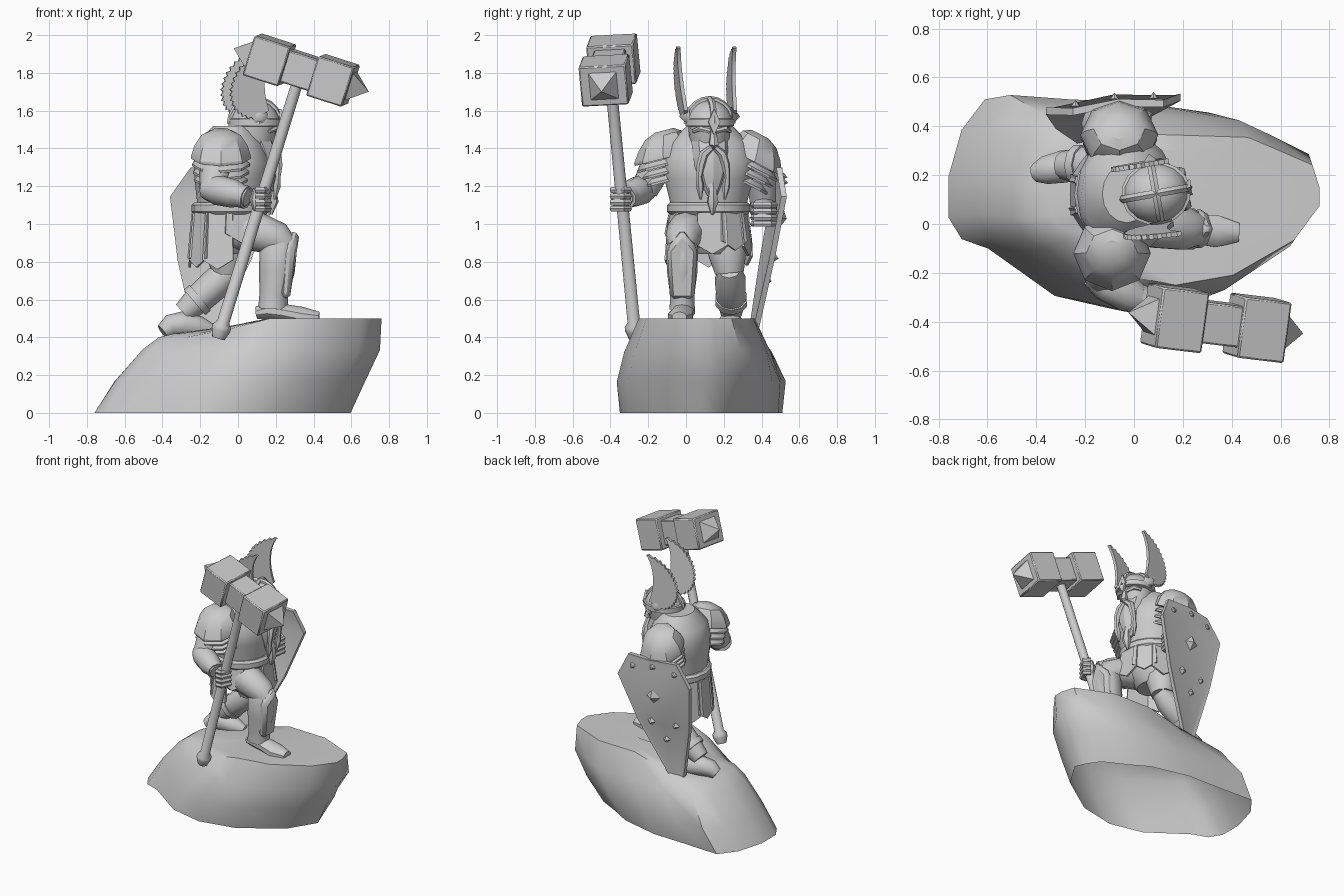
import bpy, bmesh, math, random
from mathutils import Vector, Matrix
from mathutils.geometry import interpolate_bezier

random.seed(4)
if "Cube" in bpy.data.objects:
    bpy.data.objects.remove(bpy.data.objects["Cube"])

grey = bpy.data.materials.new("stone_grey")
grey.use_nodes = True
grey.diffuse_color = (0.6, 0.6, 0.6, 1)
grey.node_tree.nodes["Principled BSDF"].inputs["Base Color"].default_value = (0.6, 0.6, 0.6, 1)

MID = 0.125  # y of the body's own mirror plane


def finish(name, bm, angle=40, bevel=0):
    bmesh.ops.recalc_face_normals(bm, faces=bm.faces)
    mesh = bpy.data.meshes.new(name)
    bm.to_mesh(mesh)
    bm.free()
    mesh.materials.append(grey)
    ob = bpy.data.objects.new(name, mesh)
    bpy.context.collection.objects.link(ob)
    bpy.ops.object.select_all(action="DESELECT")
    ob.select_set(True)
    bpy.context.view_layer.objects.active = ob
    bpy.ops.object.shade_smooth_by_angle(angle=math.radians(angle))
    if bevel:
        mod = ob.modifiers.new("bevel", "BEVEL")
        mod.width = bevel
        mod.segments = 1


def skin(name, loops, angle=40, closed=True):
    """Bridge equal rings of points and cap the ends; an open skin has no first cap."""
    bm = bmesh.new()
    rings = [[bm.verts.new(p) for p in loop] for loop in loops]
    n = len(rings[0])
    for a, b in zip(rings, rings[1:]):
        for i in range(n):
            bm.faces.new((a[i], a[(i + 1) % n], b[(i + 1) % n], b[i]))
    if closed:
        bm.faces.new(rings[0])
    bm.faces.new(rings[-1])
    finish(name, bm, angle)


def circle(n):
    return [(math.cos(math.tau * i / n), math.sin(math.tau * i / n)) for i in range(n)]


def loft(name, rings, n=14, m=Matrix(), angle=40):
    """Stack of level ellipses: x, y, z, x radius, y radius."""
    skin(name, [[m @ Vector((x + rx * c, y + ry * s, z)) for c, s in circle(n)]
                for x, y, z, rx, ry in rings], angle)


def limb(name, path, n=10, ref=(0, 1, 0), flat=1, angle=40):
    """Tapered tube along points given as x, y, z, radius."""
    pts = [Vector(p[:3]) for p in path]
    loops = []
    for i, p in enumerate(pts):
        t = (pts[min(i + 1, len(pts) - 1)] - pts[max(i - 1, 0)]).normalized()
        u = t.cross(Vector(ref)).normalized()
        v = t.cross(u)
        r = path[i][3]
        loops.append([p + u * r * c * flat + v * r * s for c, s in circle(n)])
    skin(name, loops, angle)


def plate(name, pts, thick, bevel=0):
    bm = bmesh.new()
    face = bm.faces.new([bm.verts.new(p) for p in pts])
    new = bmesh.ops.extrude_face_region(bm, geom=[face])["geom"]
    bmesh.ops.translate(bm, vec=thick, verts=[v for v in new if isinstance(v, bmesh.types.BMVert)])
    finish(name, bm, 30, bevel)


def block(name, m, size):
    bm = bmesh.new()
    bmesh.ops.create_cube(bm, size=1, matrix=m @ Matrix.Diagonal((*size, 1)))
    finish(name, bm, 30, 0.007)


def spike(name, m, radius, depth, sides=4):
    bm = bmesh.new()
    bmesh.ops.create_cone(bm, segments=sides, radius1=radius, radius2=0, depth=depth,
                          cap_ends=True, matrix=m)
    finish(name, bm, 30)


# Rock: a hollow shell, one outline fitted to a stack of boxes; cut trims the corner under the nose
outline = [(-1, .26), (-.92, .71), (-.78, 1), (-.4, .97), (0, .95), (.5, .92), (.68, .78), (.95, .56), (1, .26),
           (1, .03), (.82, -.42), (.4, -.87), (0, -1), (-.36, -.87), (-.76, -.42), (-.92, -.33), (-1, -.12)]
levels = [(0, -.76, .6, -.35, .51, .12), (.17, -.65, .68, -.36, .53, .08), (.33, -.51, .75, -.32, .46, .02),
          (.4, -.42, .76, -.25, .38, 0), (.42, -.34, .71, -.18, .31, 0), (.425, -.05, .4, .0, .18, 0)]
rings = []
for z, x0, x1, y0, y1, cut in levels:
    ring = []
    for u, v in outline:
        trim = cut * max(0, u) * max(0, v)
        x, y = (x0 + x1 + u * (x1 - x0)) / 2 - trim, (y0 + y1 + v * (y1 - y0)) / 2 - trim
        rise = (.5 - z) * min(1, max(0, (x + .2) / .35)) if z > .35 else 0
        j = random.uniform(-.01, .01) if 0 < z < .4 else 0
        ring.append((min(.76, x + j), y + j, z + rise + j))
    rings.append(ring)
skin("rock_base", rings, 50, closed=False)

# Trunk, belt and hips
loft("torso", [(-.04, .12, .98, .17, .19), (-.04, .12, 1.1, .175, .2), (-.03, .12, 1.24, .2, .235),
               (-.03, MID, 1.33, .205, .25), (-.04, MID, 1.43, .175, .21), (-.03, MID, 1.52, .1, .12)], 16)
loft("belt", [(-.04, .12, 1.05, .19, .205), (-.04, .12, 1.065, .205, .22),
              (-.04, .12, 1.1, .205, .22), (-.04, .12, 1.115, .19, .205)], 16)
loft("hips", [(-.06, .13, .84, .1, .12), (-.05, .12, .92, .16, .17), (-.04, .12, 1.06, .18, .19)])
for i, (deg, length) in enumerate([(5, .22), (40, .2), (75, .23), (110, .28), (145, .29),
                                   (180, .29), (215, .29), (252, .3), (285, .16)]):
    a = math.radians(deg)
    out, side = Vector((math.cos(a), math.sin(a), 0)), Vector((-math.sin(a), math.cos(a), 0))
    top = Vector((-.04, .12, 1.06)) + out * .185
    low = top + out * .02 - Vector((0, 0, length - .05))
    plate(f"skirt_panel_{i}", [top - side * .075, top + side * .075, low + side * .085,
                               low + out * .004 - Vector((0, 0, .05)), low - side * .085], out * .014)

# Shoulder armour; the left one droops further
for s, label, tilt, height in ((-1, "right", .25, 1.375), (1, "left", .48, 1.355)):
    at = Matrix.Translation((-.075 + s * .015, MID + s * .25, height)) @ Matrix.Rotation(-s * tilt, 4, "X")
    loft(f"{label}_pauldron", [(0, 0, -.03, .158, .158), (0, 0, -.015, .158, .158), (0, -s * .015, .04, .14, .135),
                               (0, -s * .03, .09, .105, .1), (0, -s * .04, .115, .05, .05)], 8, at, 30)
    for k in range(3):
        r, z = .154 - .006 * k, -.045 - .042 * k
        loft(f"{label}_shoulder_plate_{k}", [(0, 0, z - .025, r, r), (0, 0, z - .012, r, r),
                                             (0, 0, z + .012, r - .03, r - .035)], 8, at, 30)

# Arms and hands
limb("right_upper_arm", [(-.09, -.1, 1.4, .09), (-.12, -.17, 1.28, .085), (-.13, -.22, 1.18, .075)])
limb("right_forearm", [(-.17, -.2, 1.19, .06), (-.11, -.24, 1.18, .08), (-.02, -.29, 1.16, .075),
                       (.05, -.325, 1.14, .048)])
limb("right_cuff", [(.01, -.3, 1.15, .062), (.045, -.32, 1.14, .062)])
limb("left_upper_arm", [(-.05, .37, 1.36, .085), (-.1, .4, 1.22, .08), (-.15, .41, 1.09, .07)])
limb("left_forearm", [(-.18, .41, 1.08, .06), (-.11, .41, 1.08, .075), (-.02, .41, 1.06, .055)])


def fist(name, centre, across, away):
    c, across, away = Vector(centre), Vector(across), Vector(away)
    loft(name + "_palm", [(0, 0, -.06, .03, .035), (0, 0, 0, .05, .052), (0, 0, .06, .03, .035)],
         8, Matrix.Translation(c))
    for k in range(4):
        p = c + Vector((0, 0, .05 - .033 * k))
        ends = [p - across * .045, p - across * .035 + away * .04,
                p + across * .035 + away * .045, p + across * .05]
        limb(f"{name}_finger_{k}", [(*e, .0175) for e in ends], 6, (0, 0, 1))


fist("right_hand", (.11, -.345, 1.13), (.35, .9, 0), (.9, -.35, 0))
fist("left_hand", (.01, .41, 1.05), (.1, 1.2, 0), (1, -.1, 0))

# Legs: right one steps forward, left one trails
limb("right_thigh", [(-.04, .05, .97, .11), (.1, .0, .96, .105), (.21, -.02, .92, .09), (.25, -.02, .88, .07)])
limb("right_greave", [(.22, -.02, .95, .055), (.215, -.02, .88, .088), (.205, -.02, .75, .085),
                      (.19, -.02, .63, .068), (.185, -.02, .55, .07)], flat=1.12)
plate("right_knee_guard", [(.24, -.1, .88), (.28, -.02, .98), (.24, .06, .88), (.22, .045, .62), (.22, -.085, .62)],
      (.055, 0, -.02), .02)
limb("right_boot", [(.1, 0, .53, .045), (.16, -.01, .54, .062), (.24, -.02, .53, .062),
                    (.34, -.03, .51, .068), (.43, -.035, .505, .04)], 10, flat=.75)
limb("left_thigh", [(-.08, .2, .97, .11), (-.06, .22, .84, .105), (-.06, .23, .74, .08)])
limb("left_shin", [(-.03, .23, .76, .06), (-.1, .235, .7, .085), (-.2, .24, .61, .08), (-.29, .24, .53, .058)])
limb("left_boot_cuff", [(-.2, .24, .61, .088), (-.23, .24, .585, .088)])
limb("left_boot", [(-.4, .21, .43, .04), (-.36, .22, .46, .06), (-.29, .235, .47, .07),
                   (-.2, .25, .45, .06), (-.13, .26, .43, .035)])

# Head, face and beard
body_parts = set(bpy.data.objects)
loft("head", [(.08, MID, 1.36, .08, .08), (.08, MID, 1.45, .115, .105), (.09, MID, 1.54, .125, .115)])
limb("nose", [(.195, MID, 1.51, .012), (.21, MID, 1.46, .02), (.215, MID, 1.425, .028), (.19, MID, 1.405, .018)], 6)
limb("beard", [(.1, MID, 1.45, .1), (.13, MID, 1.38, .1), (.15, MID, 1.3, .09), (.155, MID, 1.21, .055),
               (.165, MID, 1.15, .026)], 8, flat=.75, angle=25)
limb("beard_braid", [(.17, MID, 1.21, .03), (.185, MID, 1.17, .022), (.185, MID, 1.12, .032),
                     (.175, MID, 1.05, .008)], 6)
for s, label in ((-1, "right"), (1, "left")):
    limb(f"{label}_moustache", [(.205, MID + s * .01, 1.405, .016), (.2, MID + s * .05, 1.37, .024),
                                (.205, MID + s * .068, 1.31, .022), (.2, MID + s * .075, 1.25, .015),
                                (.195, MID + s * .07, 1.2, .022), (.185, MID + s * .065, 1.13, .006)], 6, (1, 0, 0))
    limb(f"{label}_brow", [(.2, MID + s * .015, 1.49, .014), (.185, MID + s * .07, 1.505, .016),
                           (.15, MID + s * .1, 1.49, .01)], 6, (0, 0, 1))

# Helmet with crossing ribs and brow band
arc = [math.pi * k / 10 for k in range(11)]
loft("helmet", [(.09, MID, 1.525 + .13 * math.sin(a), .134 * math.cos(a) + .002, .122 * math.cos(a) + .002)
                for a in arc[:6]], 16)
loft("helmet_band", [(.09, MID, 1.515, .125, .115), (.09, MID, 1.52, .143, .13),
                     (.09, MID, 1.555, .143, .13), (.09, MID, 1.56, .125, .115)], 16)
limb("helmet_long_rib", [(.09 + .134 * math.cos(a), MID, 1.53 + .13 * math.sin(a), .018) for a in arc], 6)
limb("helmet_cross_rib", [(.09, MID + .122 * math.cos(a), 1.53 + .13 * math.sin(a), .018) for a in arc],
     6, (1, 0, 0))
plate("nose_guard", [(.215, MID, 1.61), (.22, MID + .032, 1.54), (.215, MID, 1.47), (.22, MID - .032, 1.54)],
      (.018, 0, 0))

# Helmet wings with feathered rear edges
back = interpolate_bezier(Vector((.06, 1.55)), Vector((-.15, 1.57)), Vector((-.11, 1.89)), Vector((.17, 1.945)), 36)
fore = interpolate_bezier(Vector((.17, 1.945)), Vector((.11, 1.87)), Vector((.09, 1.74)), Vector((.14, 1.6)), 10)
for s, label, lean in ((-1, "right", .13), (1, "left", -.02)):
    pts = [p + (Vector((.08, 1.74)) - p).normalized() * (.014 if k % 2 else 0) for k, p in enumerate(back)]
    pts += fore[1:]
    plate(f"{label}_wing", [(p.x, MID + s * (.12 + lean * (p.y - 1.56)), p.y) for p in pts], (0, s * .02, 0))
    spike(f"{label}_wing_mount", Matrix.Translation((.09, MID + s * .14, 1.57))
          @ Matrix.Rotation(-s * math.pi / 2, 4, "X"), .05, .05, 10)

# The head looks slightly to its left
pivot = Matrix.Translation((.09, MID, 0))
for ob in set(bpy.data.objects) - body_parts:
    ob.matrix_world = pivot @ Matrix.Rotation(math.radians(10), 4, "Z") @ pivot.inverted()

# Hammer: local x runs along the head, local z along the haft
foot, heart = Vector((-.1, -.27, .41)), Vector((.335, -.405, 1.815))
up = (heart - foot).normalized()
along = Vector((.333, -.04, -.108))
along = (along - up * along.dot(up)).normalized()
head = Matrix((along, up.cross(along), up)).transposed().to_4x4()
head.translation = heart
shaft = [foot + (heart - foot) * t for t in (-.01, .02, .035, .05, 1)]
limb("hammer_haft", [(*p, r) for p, r in zip(shaft, (.035, .05, .05, .033, .03))], 12)
block("hammer_neck", head, (.2, .17, .175))
for s, label in ((-1, "rear"), (1, "fore")):
    block(f"hammer_{label}_block", head @ Matrix.Translation((s * .178, 0, 0)), (.2, .25, .22))
    spike(f"hammer_{label}_spike", head @ Matrix.Translation((s * .328, 0, 0))
          @ Matrix.Rotation(s * math.pi / 2, 4, "Y") @ Matrix.Rotation(math.pi / 4, 4, "Z"), .105, .1)

# Shield: kite bowed both ways, with a raised border and studs
def shield_y(x, z):
    bow = .54 - .03 * (z - 1.15) / .16 if z > 1.15 else .54 - .2 * (1.15 - z)
    return bow + .1 * (x + .08) - .12 * abs(x + .08)


rows = [(1.3, -.25, .12), (1.145, -.36, .19), (.81, -.32, .07), (.36, -.22, -.15)]
bm = bmesh.new()
inner, outer = [[[bm.verts.new((x, shield_y(x, z) + shift, z)) for x in (x0, (x0 + x1) / 2, x1)]
                 for z, x0, x1 in rows] for shift in (-.03, 0)]
panels = []
for k in range(3):
    for c in range(2):
        for grid in (inner, outer):
            f = bm.faces.new((grid[k][c], grid[k][c + 1], grid[k + 1][c + 1], grid[k + 1][c]))
            if grid is outer:
                panels.append(f)
    for c in (0, 2):
        bm.faces.new((inner[k][c], inner[k + 1][c], outer[k + 1][c], outer[k][c]))
for k in (0, 3):
    for c in range(2):
        bm.faces.new((inner[k][c], inner[k][c + 1], outer[k][c + 1], outer[k][c]))
bmesh.ops.recalc_face_normals(bm, faces=bm.faces)
bmesh.ops.inset_region(bm, faces=panels, thickness=.022, depth=-.008, use_even_offset=True)
finish("shield", bm, 25)
for k, (x, z, r) in enumerate([(-.08, 1.03, .055), (-.24, 1.22, .022), (-.08, 1.25, .022), (.08, 1.22, .022),
                               (-.22, .82, .03), (-.04, .82, .03), (-.14, .7, .03)]):
    spike(f"shield_stud_{k}", Matrix.Translation((x, shield_y(x, z) + .002, z))
          @ Matrix.Rotation(-math.pi / 2 - .2, 4, "X"), r, .03, 4 if r > .025 else 8)
